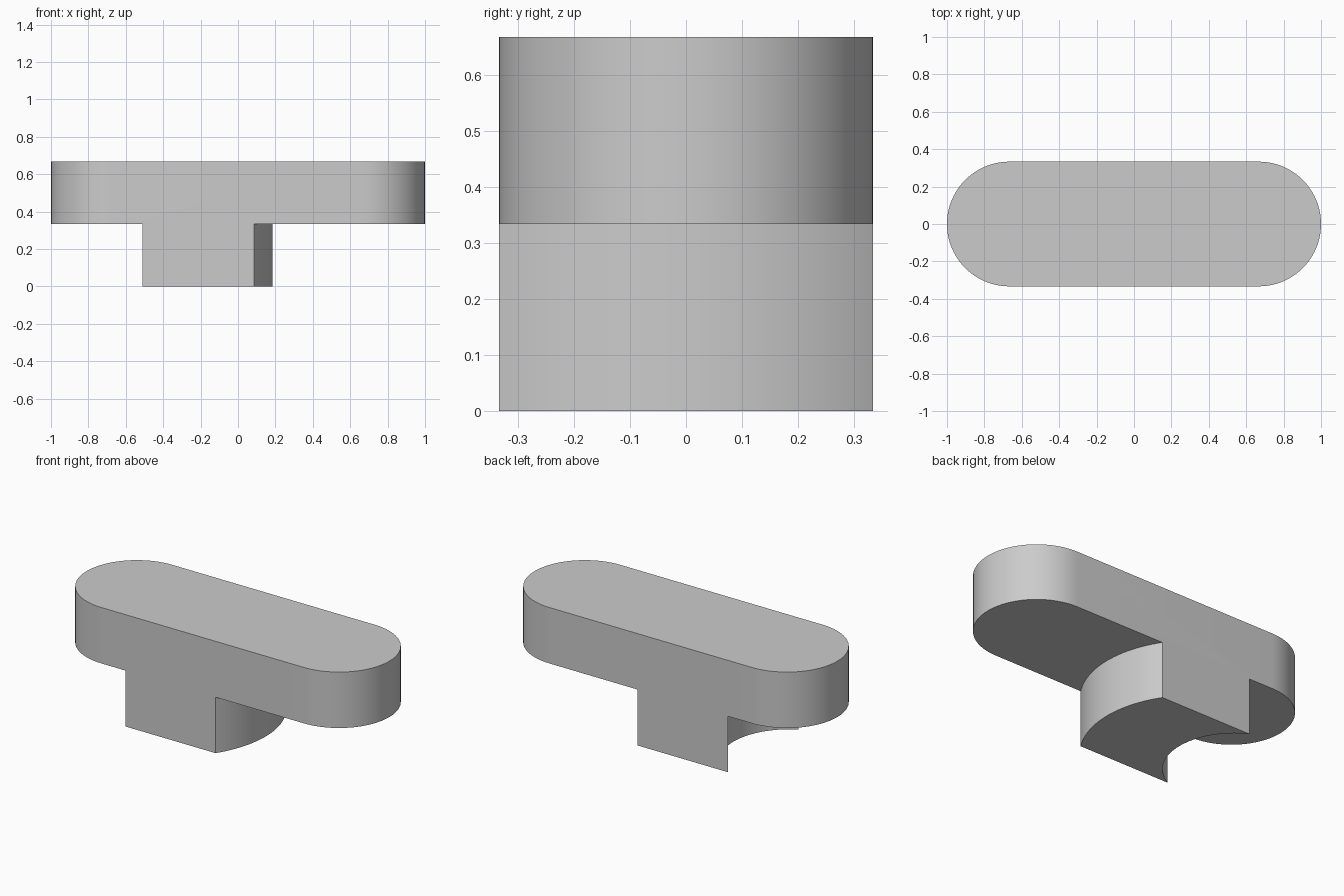
import bpy, bmesh, math

cube = bpy.data.objects.get("Cube")
if cube:
    bpy.data.objects.remove(cube, do_unlink=True)

R = 1 / 3            # half width of the slab, also the height of each part
SEGMENTS = 40

grey = bpy.data.materials.new("plain_grey")
grey.use_nodes = True
colour = (0.6, 0.6, 0.6, 1)
grey.diffuse_color = colour
grey.node_tree.nodes["Principled BSDF"].inputs["Base Color"].default_value = colour


def arc(x, bulge, upward=True):
    """Arc between y = -R and y = R at x, bulging towards +x (or -x if negative)."""
    radius = (R * R + bulge * bulge) / (2 * abs(bulge))
    half = math.acos((radius - abs(bulge)) / radius)
    side = math.copysign(1, bulge)
    centre = x + bulge - side * radius
    points = []
    for i in range(SEGMENTS + 1):
        a = half * (2 * i / SEGMENTS - 1)
        points.append((centre + side * radius * math.cos(a), radius * math.sin(a)))
    return points if upward else points[::-1]


def extrude_outline(name, outline, bottom, top):
    """Solid prism from a counter-clockwise outline."""
    bm = bmesh.new()
    base = bm.faces.new([bm.verts.new((x, y, bottom)) for x, y in outline])
    new = bmesh.ops.extrude_face_region(bm, geom=[base])["geom"]
    bmesh.ops.translate(bm, vec=(0, 0, top - bottom),
                        verts=[g for g in new if isinstance(g, bmesh.types.BMVert)])
    bmesh.ops.recalc_face_normals(bm, faces=bm.faces[:])
    mesh = bpy.data.meshes.new(name)
    bm.to_mesh(mesh)
    bm.free()
    mesh.materials.append(grey)
    obj = bpy.data.objects.new(name, mesh)
    bpy.context.collection.objects.link(obj)
    return obj


# Slab with round ends, and a stem with one convex and one concave side
body = extrude_outline("slab_with_stem", arc(1 - R, R) + arc(R - 1, -R, False), R, 2 * R)
stem = extrude_outline("stem", arc(0.085, 0.1) + arc(-0.51, 0.2, False), 0, R)

# Fuse the stem to the slab as one solid
union = body.modifiers.new("fuse_stem", "BOOLEAN")
union.operation = "UNION"
union.solver = "EXACT"
union.object = stem
bpy.ops.object.select_all(action="DESELECT")
body.select_set(True)
bpy.context.view_layer.objects.active = body
bpy.ops.object.modifier_apply(modifier=union.name)
bpy.data.objects.remove(stem, do_unlink=True)
bpy.ops.object.shade_smooth_by_angle(angle=math.radians(30))
